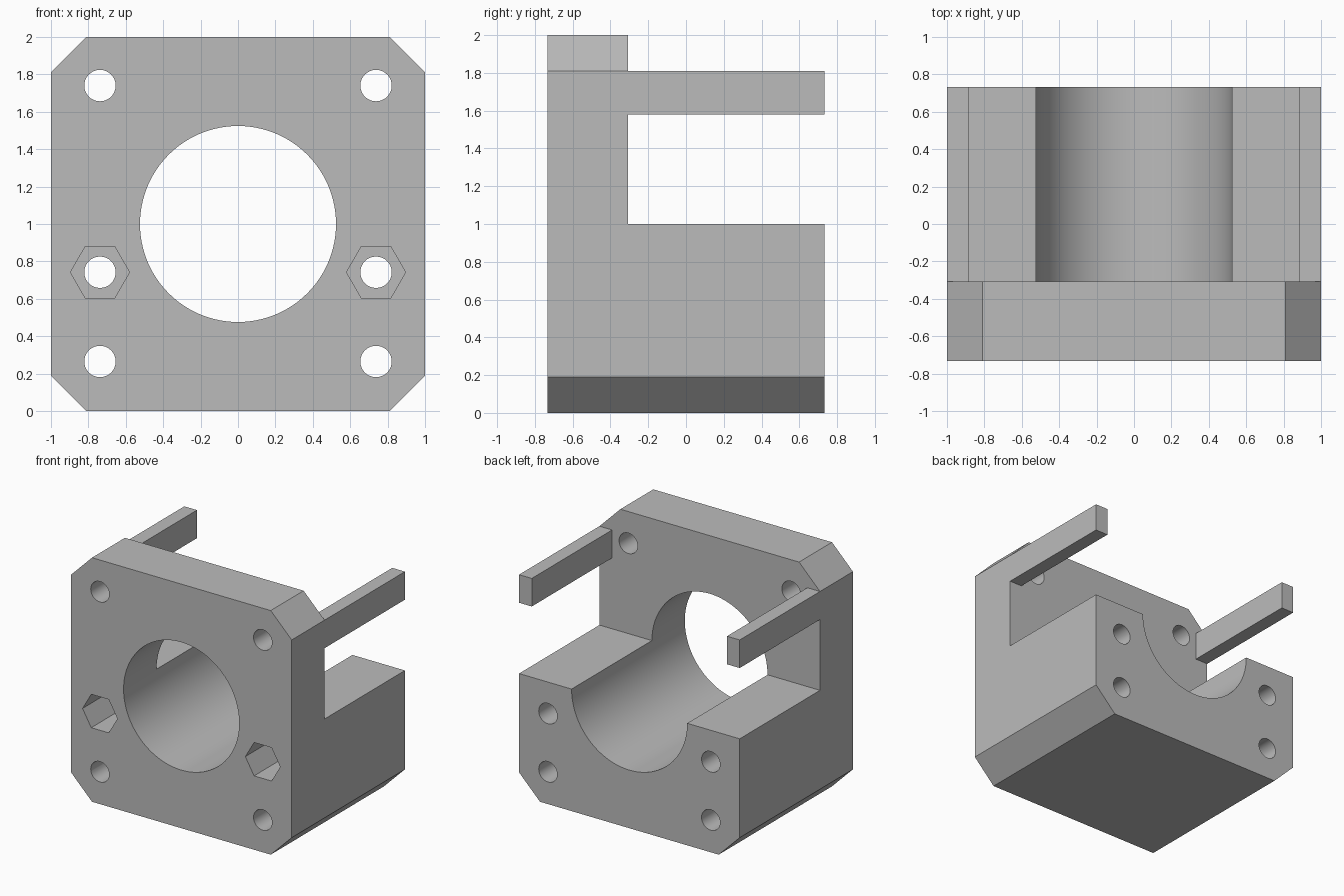
import bpy
import math

default = bpy.data.objects.get("Cube")
if default:
    bpy.data.objects.remove(default, do_unlink=True)

# Single plain grey material
grey = bpy.data.materials.new("plain grey")
grey.use_nodes = True
COLOUR = (0.5, 0.5, 0.5, 1)
grey.diffuse_color = COLOUR
grey.node_tree.nodes["Principled BSDF"].inputs["Base Color"].default_value = COLOUR

FRONT, SHOULDER, BACK = -0.733, -0.307, 0.733


def prism(name, profile, y0, y1):
    """Extrude an anticlockwise (x, z) profile from y0 to y1."""
    n = len(profile)
    verts = [(x, y, z) for y in (y0, y1) for x, z in profile]
    faces = [tuple(range(n)), tuple(reversed(range(n, 2 * n)))]
    faces += [(i, i + n, (i + 1) % n + n, (i + 1) % n) for i in range(n)]
    mesh = bpy.data.meshes.new(name)
    mesh.from_pydata(verts, [], faces)
    mesh.materials.append(grey)
    obj = bpy.data.objects.new(name, mesh)
    bpy.context.collection.objects.link(obj)
    return obj


def ring(x, z, radius, sides):
    angles = [2 * math.pi * i / sides for i in range(sides)]
    return [(x + radius * math.cos(a), z + radius * math.sin(a)) for a in angles]


def mirrored(half):
    """Complete a right-hand profile, listed bottom to top, about x = 0."""
    return half + [(-x, z) for x, z in reversed(half)]


def cut(target, cutter):
    cutter.hide_render = True
    mod = target.modifiers.new(cutter.name, 'BOOLEAN')
    mod.operation = 'DIFFERENCE'
    mod.solver = 'EXACT'
    mod.object = cutter
    bpy.context.view_layer.objects.active = target
    bpy.ops.object.modifier_apply(modifier=mod.name)
    bpy.data.objects.remove(cutter, do_unlink=True)


# Chamfered square body
outline = mirrored([(0.81, 0), (1, 0.19), (1, 1.81), (0.81, 2)])
body = prism("mounting_bracket", outline, FRONT, BACK)

# Open the rear top, leaving two side arms
opening = mirrored([(1.1, 1), (1.1, 1.58), (0.885, 1.58),
                    (0.885, 1.81), (1.1, 1.81), (1.1, 2.1)])
cut(body, prism("rear_opening", opening, SHOULDER, BACK + 0.1))

# Central bore
cut(body, prism("central_bore", ring(0, 1, 0.524, 96), FRONT - 0.1, BACK + 0.1))

# Screw holes and hexagonal nut pockets
for x in (-0.738, 0.738):
    for z in (0.265, 0.742, 1.74):
        cut(body, prism("screw_hole", ring(x, z, 0.084, 32), FRONT - 0.1, BACK + 0.1))
    cut(body, prism("nut_pocket", ring(x, 0.742, 0.158, 6), FRONT - 0.1, FRONT + 0.5))

# Smooth bores with crisp edges
bpy.ops.object.select_all(action='DESELECT')
body.select_set(True)
bpy.context.view_layer.objects.active = body
bpy.ops.object.shade_smooth_by_angle(angle=math.radians(30))
